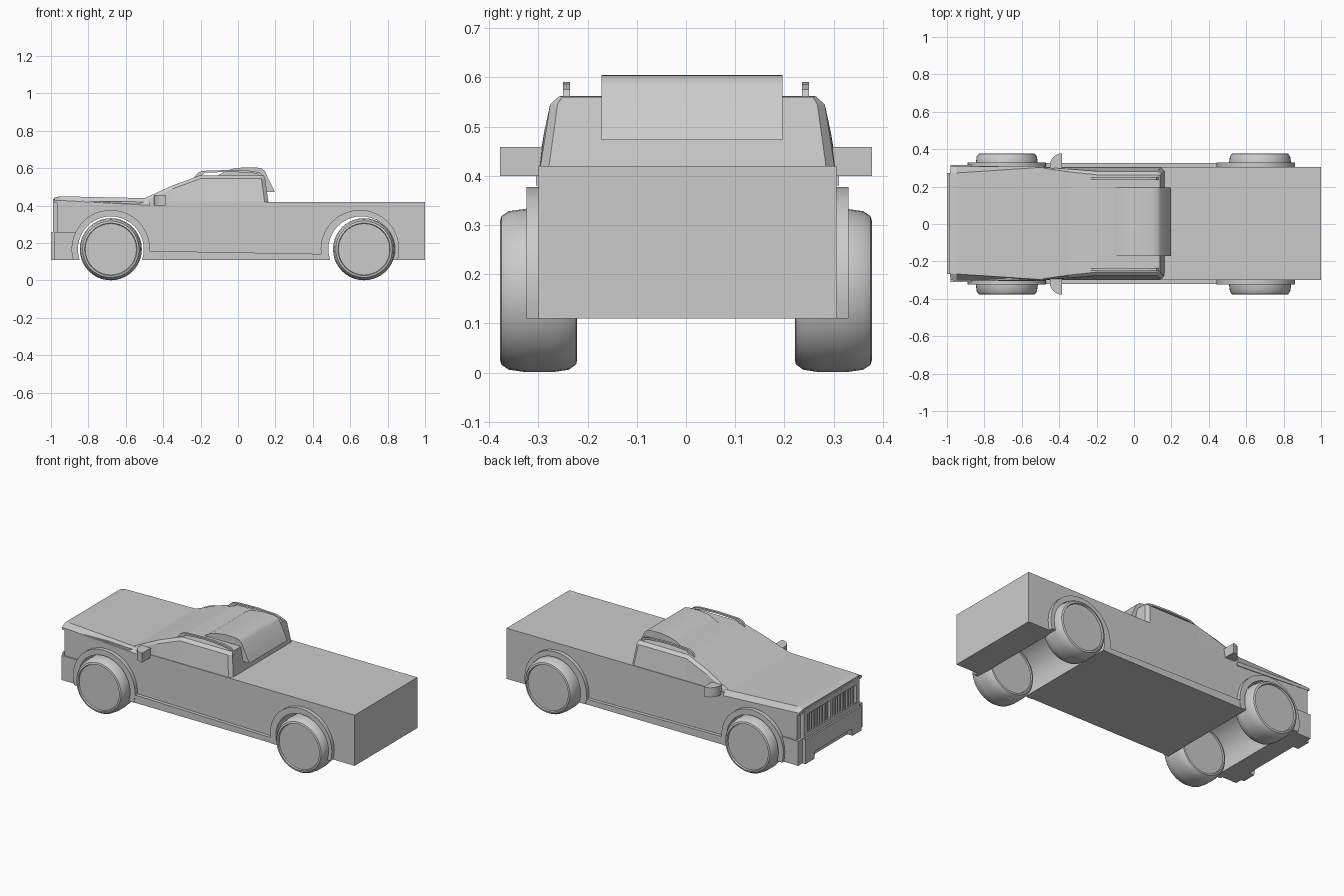
import bpy, bmesh
from math import pi, sin, cos, asin, radians

if "Cube" in bpy.data.objects:
    bpy.data.objects.remove(bpy.data.objects["Cube"])

CY = 0.003          # centre line of the bodywork
FLOOR = 0.11        # underside height


def loft(name, sections, smooth=None):
    """Skin a row of equal-length closed sections and cap both ends."""
    bm = bmesh.new()
    rings = [[bm.verts.new(p) for p in s] for s in sections]
    n = len(rings[0])
    for a, b in zip(rings, rings[1:]):
        for i in range(n):
            j = (i + 1) % n
            bm.faces.new((a[i], a[j], b[j], b[i]))
    bm.faces.new(rings[0][::-1])
    bm.faces.new(rings[-1])
    bmesh.ops.recalc_face_normals(bm, faces=bm.faces)
    me = bpy.data.meshes.new(name)
    bm.to_mesh(me)
    bm.free()
    ob = bpy.data.objects.new(name, me)
    bpy.context.collection.objects.link(ob)
    if smooth:
        bpy.ops.object.select_all(action='DESELECT')
        ob.select_set(True)
        bpy.context.view_layer.objects.active = ob
        bpy.ops.object.shade_smooth_by_angle(angle=radians(smooth))
    return ob


def prism(name, profile, a, b, axis='y', smooth=None):
    """Extrude a 2D profile from a to b along an axis."""
    put = {'x': lambda p, t: (t, p[0], p[1]),
           'y': lambda p, t: (p[0], t, p[1]),
           'z': lambda p, t: (p[0], p[1], t)}[axis]
    return loft(name, [[put(p, t) for p in profile] for t in (a, b)], smooth)


def box(name, x0, x1, y0, y1, z0, z1):
    return prism(name, [(x0, z0), (x1, z0), (x1, z1), (x0, z1)], y0, y1)


def arch(cx, r, n=24, cz=0.167):
    """Wheel arch arc, from the floor at the left over the top to the right."""
    d = asin((cz - FLOOR) / r)
    return [(cx + r * cos(t), cz + r * sin(t))
            for t in (pi + d - (pi + 2 * d) * i / n for i in range(n + 1))]


def mirrored(half):
    """Complete a half cross-section (x, y, z) across the centre line."""
    return ([(x, CY + y, z) for x, y, z in half]
            + [(x, CY - y, z) for x, y, z in reversed(half)])


# Lower body with wheel arches through the full width
prism("lower_body",
      [(-0.965, FLOOR)] + arch(-0.68, 0.176) + arch(0.659, 0.176)
      + [(1.0, FLOOR), (1.0, 0.42), (-0.45, 0.42), (-0.965, 0.425)],
      CY - 0.303, CY + 0.303, smooth=30)

# Hood with sloping shoulders
loft("hood", [mirrored([(-0.98, 0.303, 0.415), (-0.98, 0.303, 0.428), (-0.985, 0.268, 0.443)]),
              mirrored([(-0.95, 0.305, 0.41), (-0.95, 0.305, 0.428), (-0.95, 0.27, 0.45)]),
              mirrored([(-0.47, 0.308, 0.38), (-0.47, 0.308, 0.402), (-0.48, 0.301, 0.44)])])

# Cab: windscreen, roof and rear window in one tapered shell
loft("cab", [mirrored([(-0.5, 0.302, 0.40), (-0.5, 0.302, 0.425), (-0.5, 0.298, 0.44)]),
             mirrored([(-0.35, 0.302, 0.40), (-0.35, 0.291, 0.49), (-0.35, 0.276, 0.508)]),
             mirrored([(-0.21, 0.302, 0.40), (-0.20, 0.279, 0.545), (-0.20, 0.26, 0.562)]),
             mirrored([(0.10, 0.302, 0.40), (0.10, 0.279, 0.545), (0.10, 0.26, 0.562)]),
             mirrored([(0.145, 0.302, 0.40), (0.125, 0.279, 0.545), (0.125, 0.26, 0.562)]),
             mirrored([(0.165, 0.284, 0.40), (0.145, 0.264, 0.545), (0.138, 0.255, 0.56)])])

# Roof spoiler curling down over the rear window
prism("roof_spoiler",
      [(-0.11, 0.56), (-0.07, 0.583), (-0.03, 0.597), (0.03, 0.605), (0.10, 0.604),
       (0.125, 0.6), (0.143, 0.585), (0.197, 0.473), (0.152, 0.473), (0.125, 0.555)],
      -0.172, 0.196, smooth=35)

# Bumper, notched underneath, with a wider wrap-around part behind
def bumper_profile(w):
    return [(CY + y, z) for y, z in
            [(-w, FLOOR), (-0.185, FLOOR), (-0.175, 0.155), (0.175, 0.155),
             (0.185, FLOOR), (w, FLOOR), (w, 0.26), (-w, 0.26)]]


prism("front_bumper", bumper_profile(0.27), -1.0, -0.97, 'x')
prism("bumper_wrap", bumper_profile(0.312), -0.98, -0.87, 'x')

# Grille: back panel, frame and vertical bars
box("grille_panel", -0.972, -0.96, CY - 0.27, CY + 0.27, 0.25, 0.43)
for nm, y0, y1, z0, z1 in [("top", -0.268, 0.268, 0.40, 0.435),
                           ("bottom", -0.268, 0.268, 0.255, 0.29),
                           ("left", -0.268, -0.235, 0.29, 0.40),
                           ("right", 0.235, 0.268, 0.29, 0.40),
                           ("centre", -0.012, 0.012, 0.29, 0.40)]:
    box("grille_frame_" + nm, -0.99, -0.965, CY + y0, CY + y1, z0, z1)
for side in (-1, 1):
    for i in range(8):
        y = CY + side * (0.036 + i * 0.0255)
        box("grille_bar", -0.984, -0.965, y - 0.006, y + 0.006, 0.29, 0.40)

# Parts repeated on both sides
for s, label in ((-1, "right"), (1, "left")):
    # Wheel arch flares
    for cx, inner, end in ((-0.68, -0.68, "front"), (0.652, 0.659, "rear")):
        ring = arch(cx, 0.21) + arch(inner, 0.176)[::-1]
        prism(f"{end}_{label}_flare", ring, CY + s * 0.29, CY + s * 0.327, smooth=35)

    # Sill between the arches
    prism(f"{label}_sill", [(-0.49, FLOOR), (0.47, FLOOR), (0.45, 0.142), (-0.47, 0.158)],
          CY + s * 0.29, CY + s * 0.324)

    # Door mirror with rounded front
    shell = [(-0.385, s * 0.29), (-0.45, s * 0.29)]
    shell += [(-0.385 - 0.065 * cos(t), s * (0.31 + 0.068 * sin(t)))
              for t in (pi / 2 * i / 8 for i in range(9))]
    prism(f"{label}_mirror", shell, 0.40, 0.458, 'z', smooth=35)

    # Roof rail: a low arched bar standing on the roof
    prism(f"{label}_roof_rail",
          [(-0.235, 0.55), (-0.215, 0.575), (-0.19, 0.586), (-0.05, 0.591), (0.08, 0.586),
           (0.12, 0.575), (0.14, 0.55), (0.12, 0.55), (0.105, 0.568), (0.07, 0.576),
           (-0.05, 0.581), (-0.18, 0.576), (-0.205, 0.55)],
          s * 0.236, s * 0.25)

    # Wheels: turned tyre with a slightly recessed disc on each face
    for cx, end in ((-0.68, "front"), (0.674, "rear")):
        profile = [(0.137, 0.228), (0.14, 0.221), (0.15, 0.223), (0.161, 0.238),
                   (0.166, 0.27), (0.166, 0.325), (0.161, 0.36), (0.151, 0.375),
                   (0.14, 0.378), (0.137, 0.368)]
        rings = [[(cx + r * cos(2 * pi * i / 40), s * y, 0.167 + r * sin(2 * pi * i / 40))
                  for i in range(40)] for r, y in profile]
        loft(f"{end}_{label}_wheel", rings, smooth=40)
